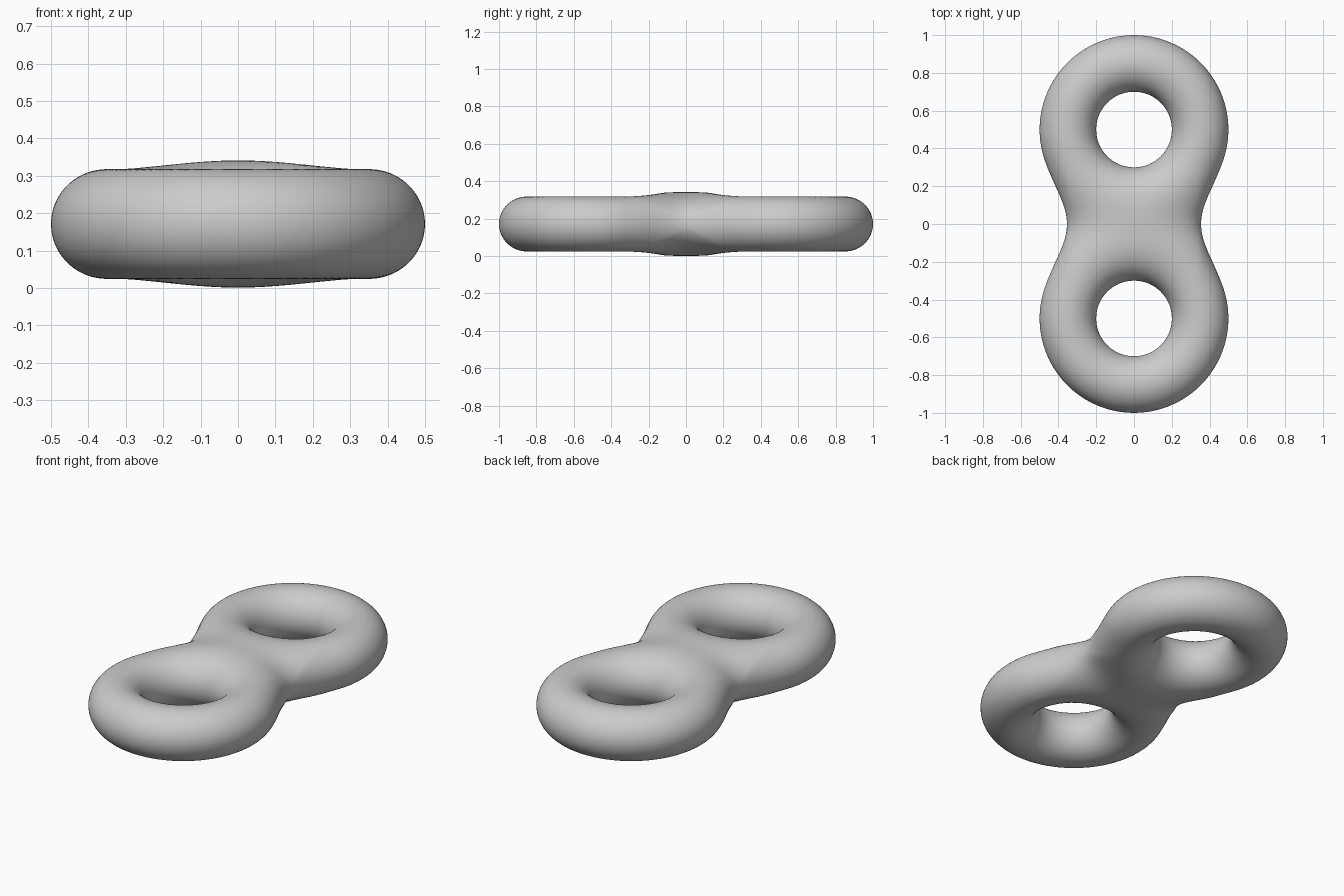
import bpy, bmesh, math
from mathutils import Vector

if "Cube" in bpy.data.objects:
    bpy.data.objects.remove(bpy.data.objects["Cube"])

R, r, CY, CZ = 0.35, 0.15, 0.5, 0.171


def ring(p, cy):
    # distance to one ring, tube very slightly flattened in z
    return math.hypot(math.hypot(p.x, p.y - cy) - R, p.z * 1.022) - r


def field(p):
    # two rings melted together, blend a little wider at the sides of the waist
    a, b = ring(p, CY), ring(p, -CY)
    k = 4 * (0.0794 + 0.034 * min(1.0, (p.x / 0.354) ** 2))
    h = max(k - abs(a - b), 0) / k
    return min(a, b) - h * h * k / 4


def gradient(p, e=1e-4):
    return Vector([(field(p + d) - field(p - d)) / (2 * e)
                   for d in (Vector((e, 0, 0)), Vector((0, e, 0)), Vector((0, 0, e)))])


# Rough body: two rings and a central blob, fused by remeshing
parts = []
for cy in (-CY, CY):
    bpy.ops.mesh.primitive_torus_add(major_radius=R, minor_radius=r, major_segments=96,
                                     minor_segments=40, location=(0, cy, 0))
    parts.append(bpy.context.object)
bpy.ops.mesh.primitive_uv_sphere_add(segments=48, ring_count=24, radius=1)
body = bpy.context.object
for v in body.data.vertices:
    v.co = (v.co.x * 0.35, v.co.y * 0.19, v.co.z * 0.165)
parts.append(body)
for o in parts:
    o.select_set(True)
bpy.context.view_layer.objects.active = body
bpy.ops.object.join()
body.name = "double_ring"
mod = body.modifiers.new("fuse", 'REMESH')
mod.mode = 'VOXEL'
mod.voxel_size = 0.018
bpy.ops.object.modifier_apply(modifier=mod.name)

# Relax, then settle every point on the blended surface
bm = bmesh.new()
bm.from_mesh(body.data)
for rnd in range(3):
    bmesh.ops.smooth_vert(bm, verts=bm.verts, factor=0.5,
                          use_axis_x=True, use_axis_y=True, use_axis_z=True)
    for v in bm.verts:
        for i in range(3):
            g = gradient(v.co)
            v.co -= g * (field(v.co) / max(g.length_squared, 0.2))
bmesh.ops.translate(bm, verts=bm.verts, vec=(0, 0, CZ))
bm.to_mesh(body.data)
bm.free()
bpy.ops.object.shade_smooth()
